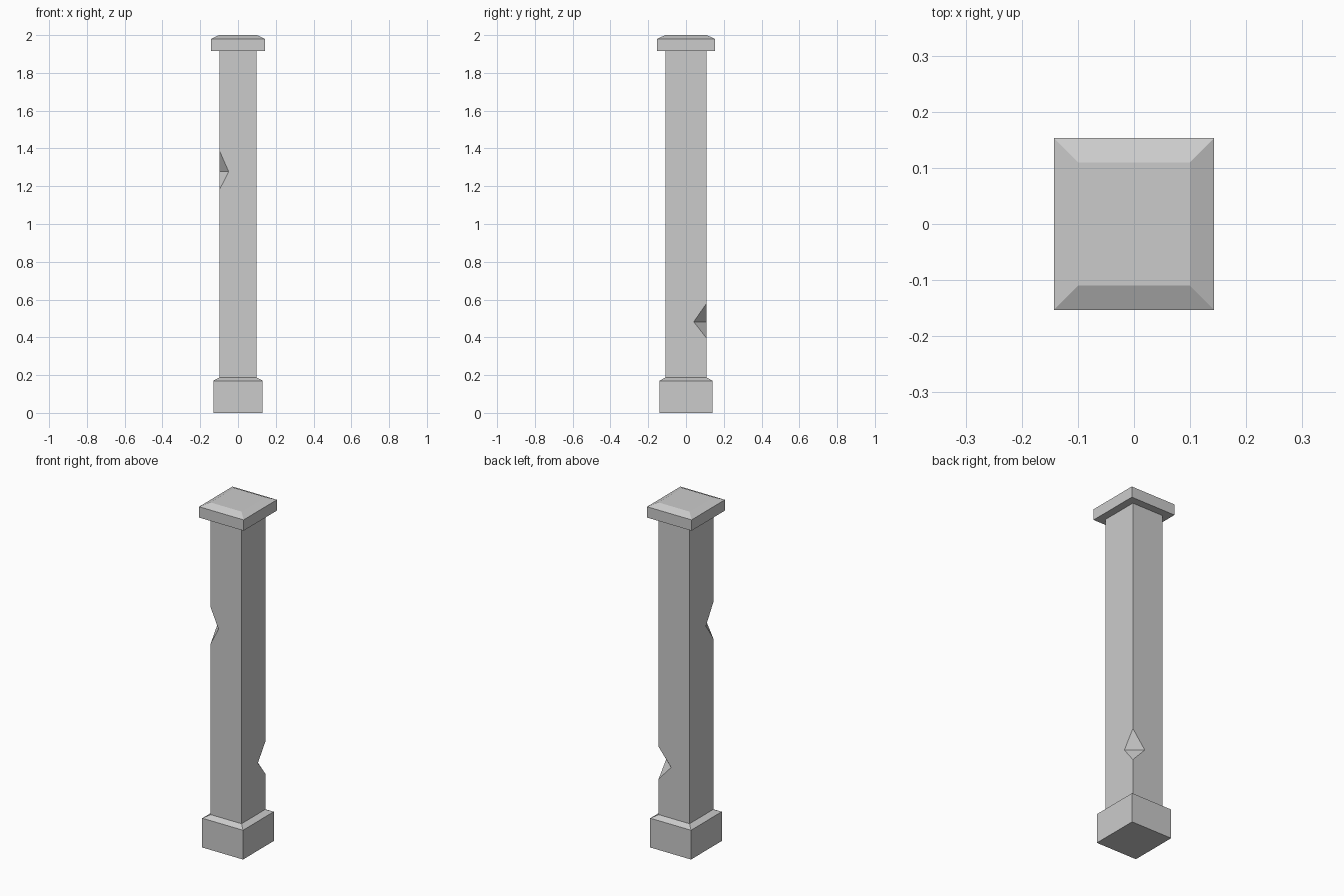
import bpy
import bmesh

cube = bpy.data.objects.get("Cube")
if cube:
    bpy.data.objects.remove(cube, do_unlink=True)

stone = bpy.data.materials.new("grey_stone")
stone.use_nodes = True
GREY = (0.6, 0.6, 0.6, 1.0)
stone.diffuse_color = GREY
stone.node_tree.nodes["Principled BSDF"].inputs["Base Color"].default_value = GREY

SHAFT_X, SHAFT_Y = 0.099, 0.109
SHAFT_BOTTOM, SHAFT_TOP = 0.187, 1.917


def ring(bm, hx, hy, z):
    """Four corners of a rectangle, counter-clockwise from above."""
    signs = ((-1, -1), (1, -1), (1, 1), (-1, 1))
    return [bm.verts.new((sx * hx, sy * hy, z)) for sx, sy in signs]


def finish(bm, name):
    mesh = bpy.data.meshes.new(name)
    bm.to_mesh(mesh)
    bm.free()
    mesh.materials.append(stone)
    obj = bpy.data.objects.new(name, mesh)
    bpy.context.collection.objects.link(obj)


def stepped_block(name, profile, cap_bottom=False, cap_top=False):
    """Loft rectangles (half width, half depth, height) upwards."""
    bm = bmesh.new()
    rings = [ring(bm, *level) for level in profile]
    for low, high in zip(rings, rings[1:]):
        for i in range(4):
            j = (i + 1) % 4
            bm.faces.new((low[i], low[j], high[j], high[i]))
    if cap_bottom:
        bm.faces.new(rings[0][::-1])
    if cap_top:
        bm.faces.new(rings[-1])
    finish(bm, name)


def notched_shaft(name, notches):
    """Square shaft with wedge chips cut out of some corner edges."""
    bm = bmesh.new()
    low = ring(bm, SHAFT_X, SHAFT_Y, SHAFT_BOTTOM)
    high = ring(bm, SHAFT_X, SHAFT_Y, SHAFT_TOP)
    chips = {}
    for corner, (bottom, middle, top, cut_x, cut_y) in notches.items():
        x, y, _ = low[corner].co
        sx, sy = (1 if x > 0 else -1), (1 if y > 0 else -1)
        b = bm.verts.new((x, y, bottom))
        t = bm.verts.new((x, y, top))
        after = bm.verts.new((x - sx * cut_x, y, middle))
        before = bm.verts.new((x, y - sy * cut_y, middle))
        chips[corner] = (b, t, after, before)
        bm.faces.new((t, before, after))
        bm.faces.new((b, after, before))
    for i in range(4):
        j = (i + 1) % 4
        outline = [low[i], low[j]]
        if j in chips:
            b, t, _, before = chips[j]
            outline += [b, before, t]
        outline += [high[j], high[i]]
        if i in chips:
            b, t, after, _ = chips[i]
            outline += [t, after, b]
        bm.faces.new(outline)
    finish(bm, name)


# Plinth with a sloped shoulder
stepped_block("base", [
    (0.131, 0.141, 0.0),
    (0.131, 0.141, 0.17),
    (SHAFT_X, SHAFT_Y, SHAFT_BOTTOM),
], cap_bottom=True)

# Shaft: upper chip on the front right corner, lower chip on the back left
notched_shaft("shaft", {
    0: (1.18, 1.277, 1.39, 0.05, 0.068),
    2: (0.395, 0.482, 0.58, 0.08, 0.068),
})

# Overhanging cap with a bevelled top
stepped_block("cap", [
    (SHAFT_X, SHAFT_Y, SHAFT_TOP),
    (0.143, 0.153, SHAFT_TOP),
    (0.143, 0.153, 1.98),
    (0.1, 0.11, 2.0),
], cap_top=True)
